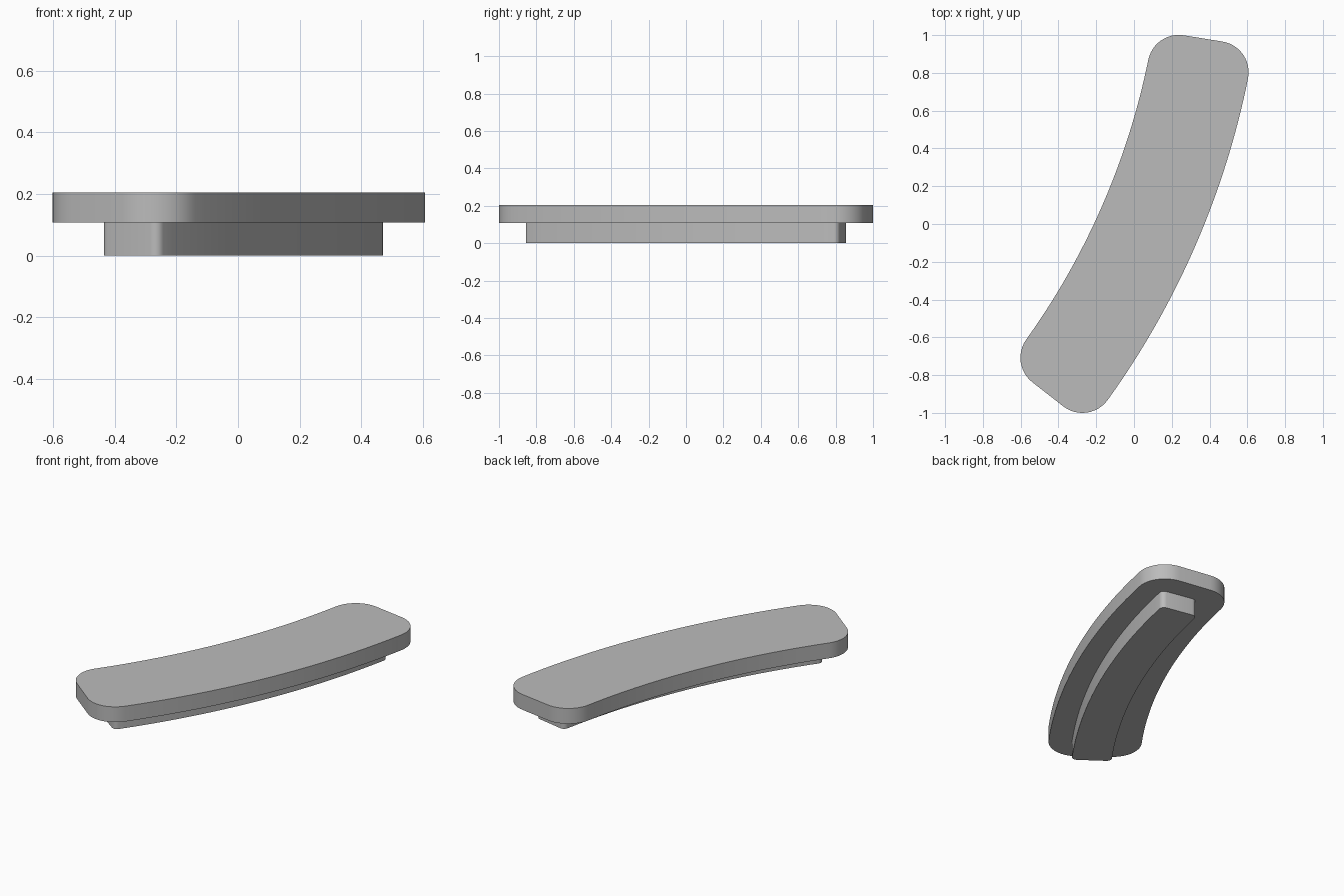
import bpy, bmesh
from math import sin, cos, asin, radians, pi
from mathutils import Vector

cube = bpy.data.objects.get("Cube")
if cube:
    bpy.data.objects.remove(cube, do_unlink=True)

grey = bpy.data.materials.new("plain grey")
grey.use_nodes = True
COLOUR = (0.5, 0.5, 0.5, 1)
grey.diffuse_color = COLOUR
grey.node_tree.nodes["Principled BSDF"].inputs["Base Color"].default_value = COLOUR

CENTRE = Vector((-3.719, 1.644))    # centre of the shared curve


def polar(radius, angle):
    return CENTRE + radius * Vector((cos(angle), sin(angle)))


def curved_bar(name, inner, outer, start, end, fillet, z0, z1, arc_steps=32, corner_steps=12):
    """Extruded ring sector with four rounded corners."""
    start, end = radians(start), radians(end)
    r_out, r_in = outer - fillet, inner + fillet
    d_out, d_in = asin(fillet / r_out), asin(fillet / r_in)
    outline = []

    def corner(radius, angle, a0, a1):
        middle = polar(radius, angle)
        for i in range(corner_steps + 1):
            a = a0 + (a1 - a0) * i / corner_steps
            outline.append(middle + fillet * Vector((cos(a), sin(a))))

    def arc(radius, a0, a1):
        for i in range(1, arc_steps):
            outline.append(polar(radius, a0 + (a1 - a0) * i / arc_steps))

    lo_out, hi_out = start + d_out, end - d_out
    lo_in, hi_in = start + d_in, end - d_in
    corner(r_out, lo_out, start - pi / 2, lo_out)
    arc(outer, lo_out, hi_out)
    corner(r_out, hi_out, hi_out, end + pi / 2)
    corner(r_in, hi_in, end + pi / 2, hi_in + pi)
    arc(inner, hi_in, lo_in)
    corner(r_in, lo_in, lo_in + pi, start + 1.5 * pi)

    bm = bmesh.new()
    base = bm.faces.new([bm.verts.new((p.x, p.y, z0)) for p in outline])
    top = bmesh.ops.extrude_face_region(bm, geom=[base], use_keep_orig=True)
    moved = [v for v in top["geom"] if isinstance(v, bmesh.types.BMVert)]
    bmesh.ops.translate(bm, verts=moved, vec=(0, 0, z1 - z0))
    bmesh.ops.recalc_face_normals(bm, faces=bm.faces)
    mesh = bpy.data.meshes.new(name)
    bm.to_mesh(mesh)
    bm.free()
    mesh.materials.append(grey)
    obj = bpy.data.objects.new(name, mesh)
    bpy.context.collection.objects.link(obj)
    bpy.ops.object.select_all(action="DESELECT")
    obj.select_set(True)
    bpy.context.view_layer.objects.active = obj
    bpy.ops.object.shade_smooth_by_angle(angle=radians(30))
    return obj


# Wide upper plate and the narrow rib beneath it
curved_bar("top_plate", 3.873, 4.41, -37.96, -9.2, 0.165, 0.108, 0.205)
curved_bar("lower_rib", 4.045, 4.275, -36.0, -11.15, 0.03, 0, 0.108, corner_steps=6)
